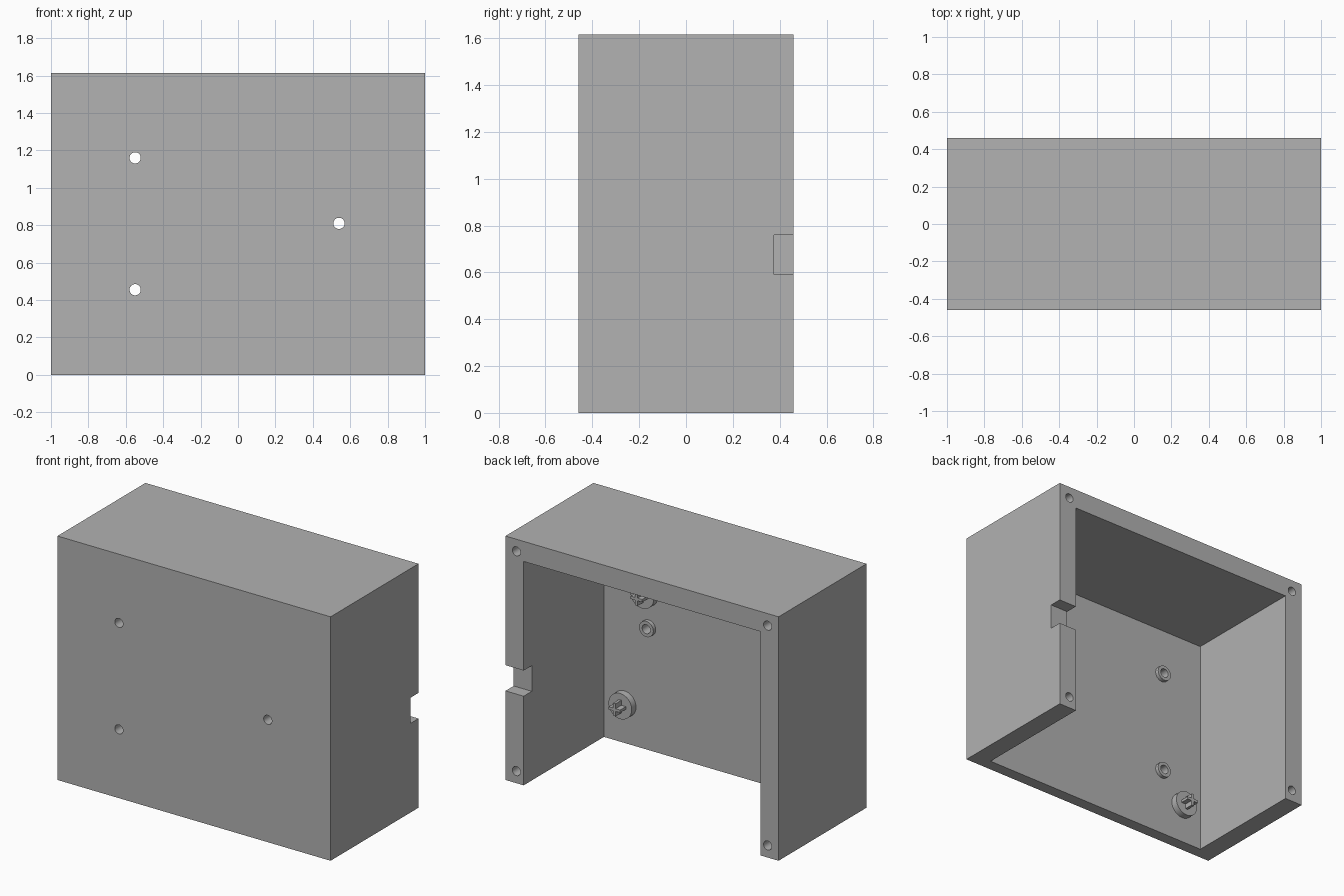
import bpy, math

if "Cube" in bpy.data.objects:
    bpy.data.objects.remove(bpy.data.objects["Cube"])

W, D, H = 2.0, 0.92, 1.615      # outer size
SIDE, FRONT = 0.133, 0.08       # wall thicknesses
FLOOR_Y = -D / 2 + FRONT        # inner face of the front wall

grey = bpy.data.materials.new("mid_grey")
grey.diffuse_color = (0.445, 0.445, 0.445, 1)
grey.use_nodes = True
grey.node_tree.nodes["Principled BSDF"].inputs["Base Color"].default_value = grey.diffuse_color


def box(name, x, y, z):
    """Box from (min, max) ranges."""
    bpy.ops.mesh.primitive_cube_add(size=1, location=[(a + b) / 2 for a, b in (x, y, z)])
    o = bpy.context.object
    o.name = name
    o.scale = [b - a for a, b in (x, y, z)]
    bpy.ops.object.transform_apply(location=True, rotation=True, scale=True)
    o.data.materials.append(grey)
    return o


def rod(name, x, z, y0, y1, r):
    """Cylinder running along y."""
    bpy.ops.mesh.primitive_cylinder_add(vertices=32, radius=r, depth=y1 - y0,
                                        location=(x, (y0 + y1) / 2, z),
                                        rotation=(math.pi / 2, 0, 0))
    o = bpy.context.object
    o.name = name
    bpy.ops.object.transform_apply(location=True, rotation=True, scale=True)
    o.data.materials.append(grey)
    return o


def combine(target, tool, operation):
    bpy.context.view_layer.objects.active = target
    m = target.modifiers.new(operation.lower(), 'BOOLEAN')
    m.operation, m.object, m.solver = operation, tool, 'EXACT'
    bpy.ops.object.modifier_apply(modifier=m.name)
    bpy.data.objects.remove(tool)


# Housing: open at the back and the bottom
housing = box("housing", (-W / 2, W / 2), (-D / 2, D / 2), (0, H))
combine(housing, box("cavity", (-W / 2 + SIDE, W / 2 - SIDE), (FLOOR_Y, 1), (-1, H - SIDE)), 'DIFFERENCE')

# Cable notch in the right wall
combine(housing, box("notch", (0.8, 1.2), (0.375, 1), (0.59, 0.76)), 'DIFFERENCE')

# Screw holes in the corners of the back rim
for x in (-0.92, 0.92):
    for z in (0.08, H - 0.08):
        combine(housing, rod("rim_hole", x, z, 0.21, 0.6, 0.03), 'DIFFERENCE')

# Raised collars around the through holes of the front wall
for i, (x, z) in enumerate([(-0.55, 1.16), (-0.55, 0.455), (0.54, 0.81)]):
    combine(housing, rod("through_hole", x, z, -0.6, 0, 0.03), 'DIFFERENCE')
    collar = rod(f"hole_collar_{i + 1}", x, z, FLOOR_Y, FLOOR_Y + 0.025, 0.052)
    combine(collar, rod("collar_hole", x, z, -0.6, 0, 0.03), 'DIFFERENCE')

# Round standoffs carrying cross-shaped pegs
for i, (x, z) in enumerate([(-0.717, 0.26), (0.717, 0.26), (0.556, 1.035)]):
    y = FLOOR_Y + 0.045
    rod(f"standoff_{i + 1}", x, z, FLOOR_Y, y, 0.085)
    peg = box(f"cross_peg_{i + 1}", (x - 0.042, x + 0.042), (y, y + 0.06), (z - 0.009, z + 0.009))
    combine(peg, box("peg_arm", (x - 0.009, x + 0.009), (y, y + 0.06), (z - 0.042, z + 0.042)), 'UNION')

# Smooth the round surfaces, keep edges sharp
for o in bpy.data.objects:
    o.select_set(True)
bpy.context.view_layer.objects.active = housing
bpy.ops.object.shade_smooth_by_angle(angle=math.radians(30))
